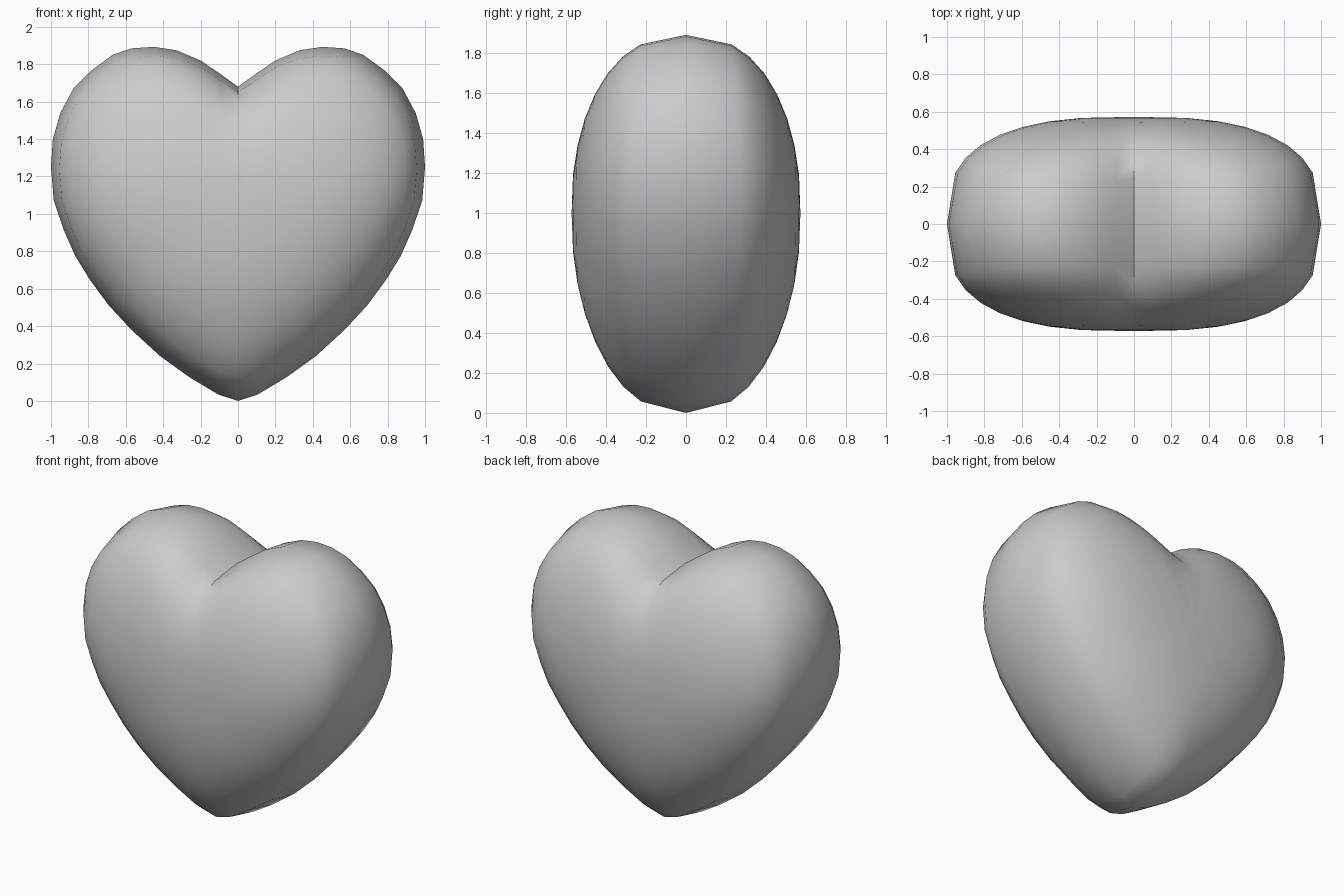
import bpy
import bmesh
from math import sin, cos, pi
from mathutils import Vector

if "Cube" in bpy.data.objects:
    bpy.data.objects.remove(bpy.data.objects["Cube"])

# Right half of the heart outline, notch to tip: x, z, fullness of the rounding
HALF = [
    (0, 1.68, 2.5), (.1, 1.752, 2.4), (.2, 1.82, 2.35), (.33, 1.875, 2.35),
    (.45, 1.893, 2.35), (.57, 1.885, 2.35), (.67, 1.85, 2.4), (.78, 1.77, 2.5),
    (.88, 1.67, 2.6), (.95, 1.54, 2.7), (.99, 1.40, 2.8), (1, 1.25, 2.9),
    (.985, 1.07, 2.9), (.93, .91, 2.85), (.87, .775, 2.8), (.79, .645, 2.7),
    (.69, .51, 2.65), (.57, .38, 2.6), (.417, .24, 2.5), (.257, .125, 2.4),
    (.107, .035, 2.35), (0, 0, 2.3),
]
CENTRE = Vector((0, 1.0))
DEPTH = .573
STEPS = 9

# Full outline by mirroring, plus a softened copy used towards the front and back
loop = HALF + [(-x, z, n) for x, z, n in HALF[-2:0:-1]]
sharp = [Vector((x, z)) - CENTRE for x, z, n in loop]
count = len(sharp)
soft = [p.copy() for p in sharp]
for _ in range(9):
    soft = [(soft[i - 1] + 2 * soft[i] + soft[(i + 1) % count]) / 4
            for i in range(count)]


def add_ring(bm, phi, side):
    """One heart-shaped ring; phi runs from the rim (0) to the middle (pi/2)."""
    blend = sin(phi) ** 3
    ring = []
    for i in range(count):
        power = 2 / loop[i][2]
        p = CENTRE + sharp[i].lerp(soft[i], blend) * cos(phi) ** power
        ring.append(bm.verts.new((p.x, side * DEPTH * sin(phi) ** power, p.y)))
    return ring


# Puffy heart: rings from the shared, slightly pointed rim to a front and back pole
bm = bmesh.new()
rim = add_ring(bm, 0, 1)
for side in (-1, 1):
    ring = rim
    for k in range(2, STEPS):
        inner = add_ring(bm, k / STEPS * pi / 2, side)
        for i in range(count):
            j = (i + 1) % count
            bm.faces.new((ring[i], ring[j], inner[j], inner[i]))
        ring = inner
    pole = bm.verts.new((0, side * DEPTH, CENTRE.y))
    for i in range(count):
        bm.faces.new((ring[i], ring[(i + 1) % count], pole))
bmesh.ops.recalc_face_normals(bm, faces=bm.faces)

mesh = bpy.data.meshes.new("heart")
bm.to_mesh(mesh)
bm.free()
heart = bpy.data.objects.new("heart", mesh)
bpy.context.collection.objects.link(heart)

# Smooth surface with a crease kept in the cleft
bpy.context.view_layer.objects.active = heart
heart.select_set(True)
bpy.ops.object.shade_smooth_by_angle(angle=pi * 50 / 180)
